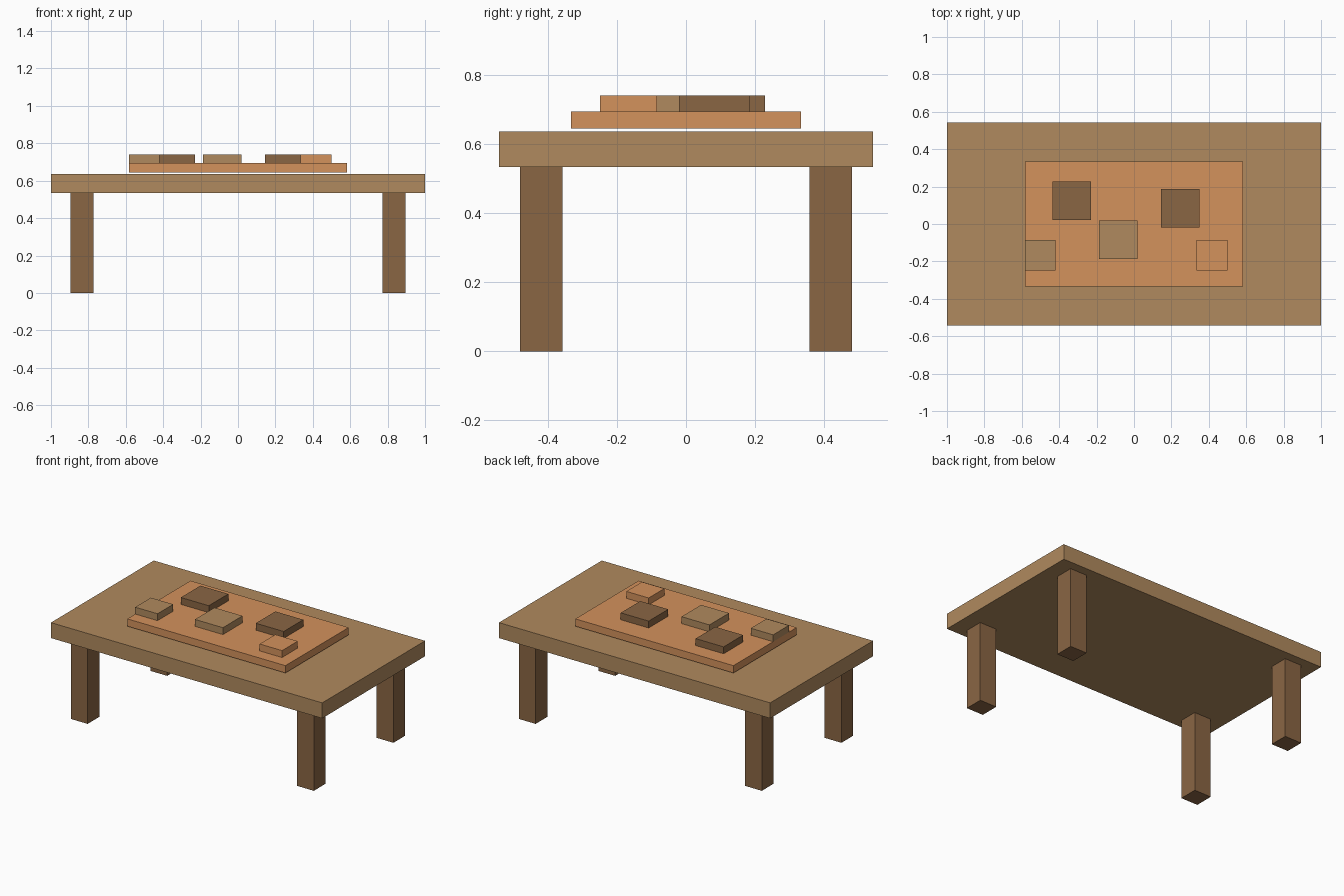
import bpy

if "Cube" in bpy.data.objects:
    bpy.data.objects.remove(bpy.data.objects["Cube"])


def material(name, rgb):
    # display (sRGB) colour converted to linear
    m = bpy.data.materials.new(name)
    m.diffuse_color = [((c / 255 + 0.055) / 1.055) ** 2.4 for c in rgb] + [1]
    m.use_nodes = True
    m.node_tree.nodes["Principled BSDF"].inputs["Base Color"].default_value = m.diffuse_color
    return m


TAN = material("light_wood", (176, 138, 94))
DARK = material("dark_wood", (138, 102, 68))
ORANGE = material("orange_wood", (212, 146, 92))


def box(name, x, y, z0, z1, sx, sy, mat):
    bpy.ops.mesh.primitive_cube_add(size=1, location=(x, y, (z0 + z1) / 2))
    o = bpy.context.object
    o.name = name
    o.scale = (sx, sy, z1 - z0)
    bpy.ops.object.transform_apply(location=False, rotation=False, scale=True)
    o.data.materials.append(mat)


# Table
box("tabletop", 0, 0, 0.534, 0.637, 2.0, 1.083, TAN)
for side, sx in (("left", -1), ("right", 1)):
    for end, sy in (("front", -1), ("back", 1)):
        box(f"{end}_{side}_leg", sx * 0.834, sy * 0.419, 0, 0.534, 0.124, 0.124, DARK)

# Board resting just above the tabletop
box("board", 0, 0, 0.645, 0.694, 1.166, 0.666, ORANGE)

# Square tiles on the board: name, x, y, size, material
tiles = [
    ("back_left_tile", -0.334, 0.125, 0.206, DARK),
    ("back_right_tile", 0.248, 0.083, 0.206, DARK),
    ("middle_tile", -0.084, -0.083, 0.206, TAN),
    ("front_left_tile", -0.501, -0.167, 0.165, TAN),
    ("front_right_tile", 0.417, -0.167, 0.165, ORANGE),
]
for name, x, y, size, mat in tiles:
    box(name, x, y, 0.694, 0.74, size, size, mat)
